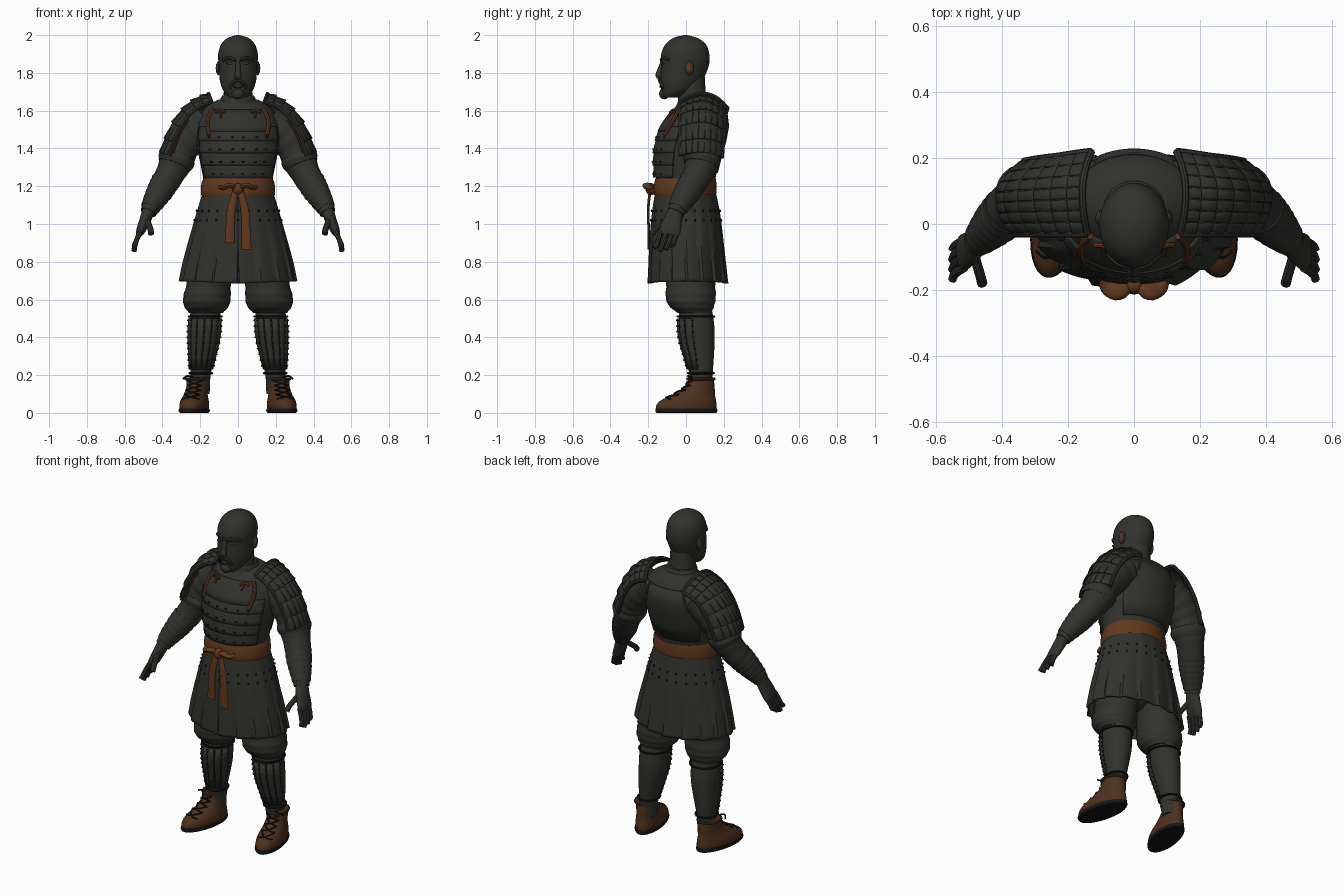
import bpy, bmesh
from math import sin, cos, pi, radians
from mathutils import Vector, Matrix

if "Cube" in bpy.data.objects:
    bpy.data.objects.remove(bpy.data.objects["Cube"], do_unlink=True)

def material(name, rgb):
    m = bpy.data.materials.new(name)
    m.use_nodes = True
    m.diffuse_color = (*rgb, 1)
    m.node_tree.nodes["Principled BSDF"].inputs["Base Color"].default_value = (*rgb, 1)
    return m

GREY = material("dark grey green", (.031, .032, .026))
SASH = material("rust brown", (.12, .04, .013))
SHOE = material("leather brown", (.075, .03, .013))
BLACK = material("black", (.008, .008, .007))
X, Y, Z = Matrix.Identity(3)
made = []

def finish(name, bm, mat, solid=0):
    bmesh.ops.recalc_face_normals(bm, faces=bm.faces)
    me = bpy.data.meshes.new(name)
    bm.to_mesh(me)
    bm.free()
    me.materials.append(mat)
    ob = bpy.data.objects.new(name, me)
    bpy.context.collection.objects.link(ob)
    if solid:
        mod = ob.modifiers.new("Thickness", "SOLIDIFY")
        mod.thickness, mod.offset = solid, 0
    made.append(ob)
    return ob

def grid(name, f, nu, nv, mat, closed=False, solid=0):
    """Surface f(u, v); closed wraps in v and caps both ends."""
    bm = bmesh.new()
    cols = nv if closed else nv + 1
    rows = [[bm.verts.new(f(i / nu, j / nv)) for j in range(cols)] for i in range(nu + 1)]
    for a, b in zip(rows, rows[1:]):
        for j in range(nv):
            k = (j + 1) % cols
            bm.faces.new((a[j], a[k], b[k], b[j]))
    if closed:
        bm.faces.new(rows[0])
        bm.faces.new(rows[-1])
    return finish(name, bm, mat, solid)

def cat(rows, u):
    """Smooth interpolation through tuples."""
    n = len(rows) - 1
    i = min(int(u * n), n - 1)
    t = u * n - i
    a, b, c, d = (rows[max(0, min(n, i + k))] for k in (-1, 0, 1, 2))
    return [q + .5 * t * (r - p + t * (2*p - 5*q + 4*r - s + t * (3*(q - r) + s - p)))
            for p, q, r, s in zip(a, b, c, d)]

def tube(name, rows, mat, s=1, flat=False, n=24, k=4, wave=0, freq=1.5, ref=Y):
    """Rows are x, y, z, radius, radius; flat keeps the rings level."""
    N = (len(rows) - 1) * k
    def f(u, v):
        x, y, z, rx, ry = cat(rows, u)
        m = 1 + wave * sin(freq * u * N)
        if flat:
            a, b = X, Y
        else:
            t = Vector(cat(rows, min(1, u + .01))[:3]) - Vector(cat(rows, max(0, u - .01))[:3])
            a = t.cross(ref).normalized()
            b = a.cross(t).normalized()
        p = Vector((x, y, z)) + m * (a * rx * cos(2*pi*v) + b * ry * sin(2*pi*v))
        return (s * p.x, p.y, p.z)
    return grid(name, f, N, n, mat, True)

def cord(name, pts, r, mat, s=1, ref=Y, flatten=1):
    return tube(name, [(*p, r, r * flatten) for p in pts], mat, s, n=8, k=3, ref=ref)

def balls(name, pts, size, mat, seg=8):
    bm = bmesh.new()
    for p in pts:
        bmesh.ops.create_uvsphere(bm, u_segments=seg, v_segments=max(4, seg // 2), radius=1,
                                  matrix=Matrix.Translation(p) @ Matrix.Diagonal((*size, 1)))
    return finish(name, bm, mat)

def surf(rows, deg, z, off=0):
    """Point on a level-ringed body at an angle and height."""
    lo, hi = 0, 1
    for _ in range(16):
        mid = (lo + hi) / 2
        if (cat(rows, mid)[2] < z) == (rows[0][2] < rows[-1][2]):
            lo = mid
        else:
            hi = mid
    x, y, _, rx, ry = cat(rows, lo)
    a = radians(deg)
    return Vector((x + (rx + off) * cos(a), y + (ry + off) * sin(a), z))

def patch(name, rows, a0, a1, z0, z1, mat, lift=(.012, .004), s=1, n=20):
    def f(u, v):
        p = surf(rows, a0 + (a1 - a0) * v, z0 + (z1 - z0) * u, lift[0] + (lift[1] - lift[0]) * u)
        return (s * p.x, p.y, p.z)
    return grid(name, f, 4, n, mat, solid=.008)

# Head, neck and collar
head = [(0, -.08, 1.67, .045, .045), (0, -.05, 1.7, .075, .08), (0, -.028, 1.75, .094, .106),
        (0, -.013, 1.8, .1, .12), (0, -.004, 1.85, .103, .127), (0, -.004, 1.9, .105, .127),
        (0, -.002, 1.95, .09, .108), (0, -.003, 1.985, .055, .064), (0, -.003, 2, .008, .008)]
tube("head", head, GREY, flat=True, n=32)
tube("neck", [(0, .05, 1.58, .1, .1), (0, .035, 1.65, .08, .075), (0, .03, 1.78, .07, .07)], GREY, flat=True)
tube("collar", [(0, .055, 1.61, .12, .11), (0, .045, 1.655, .095, .088), (0, .042, 1.68, .086, .08)],
     GREY, flat=True, wave=.02)
tube("nose", [(0, -.122, 1.86, .012, .012), (0, -.138, 1.81, .014, .016),
              (0, -.144, 1.785, .02, .017), (0, -.13, 1.77, .012, .01)], GREY, n=12)
balls("beard", [(0, -.115, 1.69)], (.035, .028, .03), GREY, 16)
balls("lower_lip", [(0, -.131, 1.728)], (.024, .01, .008), GREY, 12)
for s, side in ((1, "left"), (-1, "right")):
    cord(side + "_moustache", [(0, -.139, 1.76), (.025, -.134, 1.75), (.042, -.118, 1.72)], .01, GREY, s)
    cord(side + "_brow", [(.012, -.13, 1.868), (.045, -.12, 1.878), (.078, -.088, 1.868)], .01, GREY, s)
    balls(side + "_eye", [(s * .042, -.119, 1.85)], (.02, .007, .006), SASH, 12)
    balls(side + "_ear", [(s * .104, .018, 1.825)], (.012, .025, .038), GREY, 14)
    balls(side + "_inner_ear", [(s * .112, .016, 1.825)], (.006, .014, .026), SASH, 12)

# Torso and its layered armour
torso = [(0, 0, 1.12, .18, .15), (0, -.002, 1.2, .178, .152), (0, .003, 1.3, .195, .165),
         (0, .018, 1.4, .215, .177), (0, .043, 1.5, .22, .175), (0, .065, 1.58, .2, .15),
         (0, .07, 1.63, .155, .118), (0, .065, 1.66, .1, .085)]
tube("torso", torso, GREY, flat=True, n=40)
for i in range(4):
    z = 1.245 + .065 * i
    patch("chest_lame", torso, -155, -25, z, z + .075, GREY)
patch("breastplate", torso, -135, -45, 1.49, 1.605, GREY)
patch("back_plate", torso, 35, 145, 1.27, 1.6, GREY, (.003, .006))
balls("chest_lacing", [surf(torso, a, 1.265 + .065 * i, .016) for i in range(4)
                       for a in (-130, -115, -97, -83, -65, -50)], (.009, .005, .004), BLACK)
for s, side in ((1, "left"), (-1, "right")):
    cord(side + "_armhole_cord", [surf(torso, a, z, .014) for a, z in
                                  ((-50, 1.47), (-46, 1.52), (-45, 1.57), (-46, 1.61))], .011, SASH, s)
    cord(side + "_chest_tie", [surf(torso, a, z, .016) for a, z in
                               ((-70, 1.59), (-62, 1.605), (-55, 1.59))], .008, SASH, s, Z)
    cord(side + "_chest_tie_end", [surf(torso, a, z, .016) for a, z in
                                   ((-62, 1.605), (-64, 1.585), (-66, 1.565))], .006, SASH, s)
    cord(side + "_back_cord", [surf(torso, 55, z, .01) for z in (1.53, 1.57, 1.6)], .006, SASH, s)

# Sash, bow and hanging tails
tube("sash", [(0, -.005, 1.14, .19, .158), (0, -.005, 1.165, .197, .166),
              (0, -.004, 1.21, .194, .165), (0, -.002, 1.24, .184, .16)], SASH, flat=True, n=40)
balls("sash_knot", [(0, -.185, 1.185)], (.03, .03, .032), SASH, 14)
for s, side, tip in ((1, "left", .865), (-1, "right", .9)):
    tube(side + "_bow_loop", [(.01, -.185, 1.19, .012, .012), (.045, -.205, 1.205, .026, .014),
                              (.08, -.195, 1.19, .022, .012), (.1, -.175, 1.2, .008, .008)], SASH, s, ref=Z, n=12)
    tube(side + "_sash_tail", [(.01, -.19, 1.18, .016, .008), (.035, -.2, 1.08, .022, .007),
                               (.042, -.198, .98, .023, .007), (.045, -.198, tip, .026, .006)], SASH, s, n=10)

# Pleated skirt, open at the front
skirt = [(0, -.003, 1.17, .18, .155), (0, 0, 1.05, .212, .172), (0, .003, .9, .25, .183),
         (0, .007, .78, .277, .188), (0, .01, .685, .292, .192)]
def skirt_point(u, v):
    x, y, z, rx, ry = cat(skirt, u)
    gap = .05 * max(0, u - .5)
    a = -pi / 2 + gap + (2 * pi - 2 * gap) * v
    fold = .018 * u * (1 - (v * 16 + .01) % 1)
    return ((rx + fold) * cos(a), y + (ry + fold) * sin(a), z + .012 * u * abs(cos(a)))
grid("skirt", skirt_point, 16, 96, GREY, solid=.01)
balls("skirt_studs", [surf(skirt, a, z, .012) for z in (1.07, 1.02) for a in range(0, 360, 15)],
      (.005, .005, .007), BLACK)
balls("hips", [(0, .015, .92)], (.17, .13, .17), GREY, 20)

# Shoulder guard surface
ridge = [(.155, 1.685), (.22, 1.66), (.29, 1.605), (.36, 1.5), (.405, 1.375)]
def guard(u, v, off, s):
    x, z = cat(ridge, u)
    a, b = Vector(cat(ridge, max(0, u - .01))), Vector(cat(ridge, min(1, u + .01)))
    t = (b - a).normalized()
    w = 2 * v - 1
    h = off - (.045 if w < 0 else .08) * w * w
    return Vector((s * (x - t.y * h), -.03 + v * (.25 - .03 * u), z + t.x * h))

def guard_plates(name, s, rows=6, cols=7):
    bm = bmesh.new()
    for i in range(rows):
        for j in range(cols):
            u0, u1 = i / rows, min(1, (i + 1.08) / rows)
            v0, v1 = (j + .05) / cols, (j + .95) / cols
            bm.faces.new([bm.verts.new(guard(u, v, o, s)) for u, v, o in
                          ((u0, v0, .003), (u0, v1, .003), (u1, v1, .013), (u1, v0, .013))])
    ob = finish(name, bm, GREY, .008)
    mod = ob.modifiers.new("Soft edges", "BEVEL")
    mod.width = .002

arm = [(.16, .1, 1.54, .1, .1), (.24, .1, 1.48, .1, .1), (.3, .092, 1.4, .092, .092),
       (.337, .08, 1.31, .084, .085), (.395, .03, 1.2, .068, .07),
       (.452, -.03, 1.11, .053, .056), (.475, -.055, 1.06, .042, .045)]
leg = [(.1, .02, 1, .1, .11), (.135, .022, .8, .115, .125), (.155, .025, .68, .118, .13),
       (.165, .025, .61, .126, .132), (.167, .03, .565, .118, .118), (.17, .045, .53, .09, .09)]
calf = [(.17, .05, .56, .078, .085), (.176, .055, .47, .083, .094), (.18, .06, .39, .08, .092),
        (.19, .072, .29, .066, .075), (.198, .08, .2, .053, .061), (.2, .085, .1, .05, .055)]
shoe = [(0, -.1, .012, .068, .16), (0, -.1, .035, .073, .164), (0, -.09, .065, .07, .15),
        (0, -.058, .1, .06, .112), (0, -.028, .14, .055, .08), (0, -.02, .185, .057, .066)]

for s, side in ((1, "left"), (-1, "right")):
    # Shoulder guard
    grid(side + "_guard_base", lambda u, v: guard(u, v, 0, s), 16, 16, GREY, solid=.012)
    guard_plates(side + "_guard_plates", s)
    for label, path in (("inner", [(0, v / 6) for v in range(7)]), ("front", [(u / 6, 0) for u in range(7)]),
                        ("back", [(u / 6, 1) for u in range(7)])):
        cord(side + "_guard_rim_" + label, [guard(u, v, .004, s) for u, v in path], .011, GREY,
             ref=Z if label == "inner" else Y)
    cord(side + "_guard_strap", [guard(u, .06, -.02, s) for u in (.55, .75, .95)], .007, SASH)
    # Arm with folded sleeve and wrapped forearm
    tube(side + "_sleeve", arm, GREY, s, k=8, wave=.022, freq=1.1)
    tube(side + "_sleeve_roll", [(.318, .088, 1.365, .09, .092), (.326, .084, 1.34, .099, .1),
                                 (.338, .077, 1.31, .088, .09)], GREY, s)
    tube(side + "_bracer", [(.385, .04, 1.225, .074, .076), (.41, .013, 1.18, .071, .073),
                            (.44, -.017, 1.13, .061, .064), (.468, -.046, 1.08, .049, .052)],
         GREY, s, k=6, wave=.025, freq=2)
    # Hand
    tube(side + "_palm", [(.47, -.05, 1.08, .035, .038), (.492, -.07, 1.02, .03, .05),
                          (.515, -.085, .965, .024, .056), (.525, -.09, .94, .015, .05)], GREY, s)
    for j, (dy, tip) in enumerate(((-.045, .875), (-.015, .856), (.015, .865), (.04, .89))):
        y = -.088 + dy
        cord(side + "_finger_%d" % (j + 1), [(.514, y, .965), (.535, y - .012, .92),
             (.545, y - .022, .89), (.55, y - .035, tip)], .0135, GREY, s)
    cord(side + "_thumb", [(.485, -.09, 1.03), (.472, -.135, .995), (.463, -.165, .97),
                           (.46, -.18, .948)], .016, GREY, s)
    # Leg and shin guard
    tube(side + "_trouser", leg, GREY, s, flat=True, k=6, wave=.012, freq=1.3)
    tube(side + "_calf", calf, GREY, s, flat=True)
    for a in range(-165, -10, 26):
        patch(side + "_shin_splint", calf, a, a + 22, .23, .5, GREY, (.006, .006), s, 3)
    rivets = [surf(calf, a, .25 + .03 * i, .01) for a in range(-167, -10, 26) for i in range(9)]
    balls(side + "_shin_rivets", [(s * p.x, p.y, p.z) for p in rivets], (.005, .005, .005), BLACK, 6)
    for z in (.51, .21):
        cord(side + "_shin_tie", [surf(calf, a, z, .006) for a in range(0, 361, 30)], .006, BLACK, s, Z)
    cord(side + "_ankle_tie_end", [(.24, .03, .19), (.27, .01, .195), (.29, .03, .18)], .005, BLACK, s, Z)
    # Shoe, turned outwards around the heel
    parts = [tube(side + "_shoe", shoe, SHOE, flat=True, n=32),
             tube(side + "_sole", [(0, -.1, 0, .07, .162), (0, -.1, .01, .077, .168), (0, -.1, .022, .075, .166)],
                  BLACK, flat=True, n=32),
             cord(side + "_shoe_top", [surf(shoe, a, .18, .003) for a in range(0, 361, 30)], .008, SHOE, ref=Z)]
    for i in range(4):
        for d in (-1, 1):
            parts.append(cord(side + "_lace", [surf(shoe, -90 + a, .085 + .024 * i + d * a * .0003, .003)
                                               for a in (-40, -20, 0, 20, 40)], .004, BLACK, ref=Z))
    for ob in parts:
        ob.location = (s * .212, .1, 0)
        ob.rotation_euler.z = s * .2

# Smooth shading with sharp edges kept
bpy.ops.object.select_all(action="DESELECT")
for ob in made:
    ob.select_set(True)
bpy.context.view_layer.objects.active = made[0]
bpy.ops.object.shade_smooth_by_angle(angle=radians(40))
